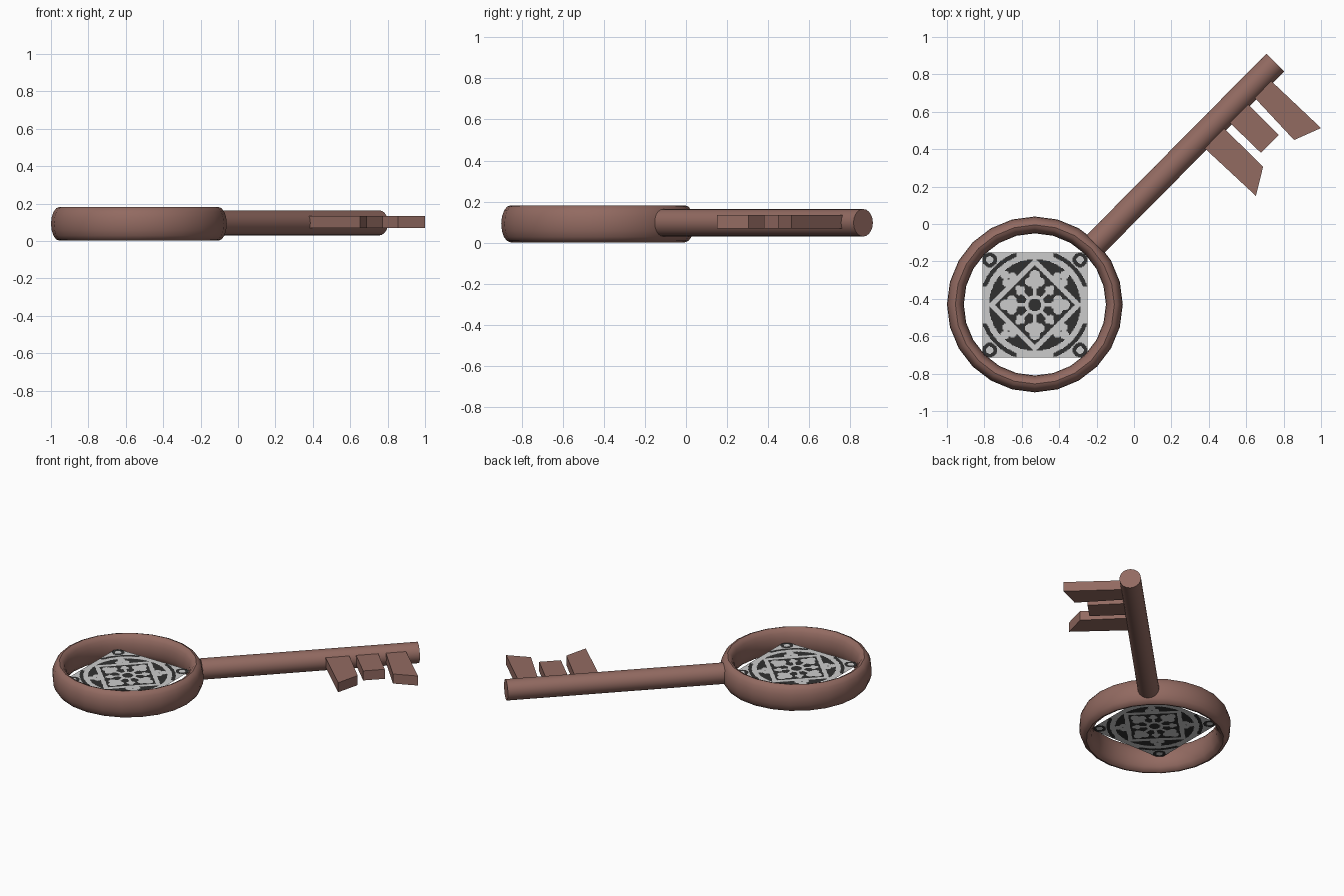
import bpy, bmesh, math
from mathutils import Vector

if "Cube" in bpy.data.objects:
    bpy.data.objects.remove(bpy.data.objects["Cube"])


def material(name, rgb):
    m = bpy.data.materials.new(name)
    m.diffuse_color = (*rgb, 1)
    m.use_nodes = True
    m.node_tree.nodes["Principled BSDF"].inputs["Base Color"].default_value = m.diffuse_color
    return m


BROWN = material("dusty brown", (0.29, 0.145, 0.12))
DARK = material("charcoal", (0.03, 0.03, 0.03))
LIGHT = material("pale grey", (0.60, 0.60, 0.60))
CX, CY, CZ = -0.53, -0.43, 0.092


def smooth(ob):
    bpy.context.view_layer.objects.active = ob
    ob.select_set(True)
    bpy.ops.object.shade_smooth_by_angle(angle=math.radians(40))
    ob.select_set(False)


def mesh_object(name, bm, mats):
    me = bpy.data.meshes.new(name)
    bm.to_mesh(me)
    bm.free()
    for m in mats:
        me.materials.append(m)
    ob = bpy.data.objects.new(name, me)
    bpy.context.collection.objects.link(ob)
    return ob


# Bow ring: torus stretched to a tall oval section
bpy.ops.mesh.primitive_torus_add(major_segments=24, minor_segments=16, major_radius=0.425,
                                 minor_radius=0.045, location=(CX, CY, CZ))
ring = bpy.context.object
ring.name = "bow_ring"
ring.scale.z = 2.0
bpy.ops.object.transform_apply(location=False, rotation=False, scale=True)
ring.data.materials.append(BROWN)
smooth(ring)

# Shaft: cylinder laid along the diagonal
a, b = Vector((-0.207, -0.108, 0.097)), Vector((0.755, 0.863, 0.097))
bpy.ops.mesh.primitive_cylinder_add(vertices=20, radius=0.067, depth=(b - a).length, location=(a + b) / 2)
shaft = bpy.context.object
shaft.name = "shaft"
shaft.rotation_euler = (b - a).to_track_quat('Z', 'Y').to_euler()
shaft.data.materials.append(BROWN)
smooth(shaft)

# Teeth: extruded slanted outlines
TEETH = {
    "end_tooth": [(0.715, 0.782), (0.631, 0.69), (0.856, 0.449), (1.0, 0.513)],
    "middle_tooth": [(0.59, 0.661), (0.483, 0.57), (0.679, 0.38), (0.775, 0.476)],
    "inner_tooth": [(0.456, 0.538), (0.355, 0.426), (0.652, 0.15), (0.69, 0.305)],
}
for name, pts in TEETH.items():
    bm = bmesh.new()
    face = bm.faces.new([bm.verts.new((x, y, 0.07)) for x, y in pts])
    top = bmesh.ops.extrude_face_region(bm, geom=[face])["geom"]
    bmesh.ops.translate(bm, vec=(0, 0, 0.065), verts=[v for v in top if isinstance(v, bmesh.types.BMVert)])
    bmesh.ops.recalc_face_normals(bm, faces=bm.faces)
    mesh_object(name, bm, [BROWN])


# Tracery rule, in units of the panel half width
def is_light(x, y):
    r = math.hypot(x, y)
    x, y = max(abs(x), abs(y)), min(abs(x), abs(y))
    diamond = (x + y) / math.sqrt(2)                  # distance along the diagonal
    cross = (x - y) / math.sqrt(2)                    # distance off the diagonal

    def trefoil(u, v, base, s):
        lobes = math.hypot(u - base - 0.11 * s, v) < 0.085 * s
        lobes |= math.hypot(u - base, abs(v) - 0.085 * s) < 0.075 * s
        return lobes or (base - 0.1 * s < u < base and v < 0.06 * s)

    if r > 0.98:                                      # corner spandrels
        d = math.hypot(x - 0.86, y - 0.86)
        return not (0.07 < d < 0.14 or (r < 1.06 and y > 0.35))
    if r > 0.87:                                      # outer hoop
        return True
    if 0.12 < r < 0.19:                               # hub
        return True
    if 0.17 < r < 0.50 and (y < 0.035 or cross < 0.035):
        return True                                   # eight spokes
    if abs(diamond - 0.58) < 0.045:                   # diamond frame
        return True
    if trefoil(x, y, 0.44, 1.15) or trefoil(diamond, cross, 0.69, 1.0):
        return True
    return diamond < 0.56 and trefoil(diamond, cross, 0.38, 0.6)


# Pattern panel: fine sheet with two colours
N, HALF = 120, 0.281
bm = bmesh.new()
bmesh.ops.create_grid(bm, x_segments=N, y_segments=N, size=HALF)
for f in bm.faces:
    c = f.calc_center_median() / HALF
    f.material_index = int(is_light(c.x, c.y))
panel = mesh_object("tracery_panel", bm, [DARK, LIGHT])
panel.location = (CX, CY - 0.003, CZ)
